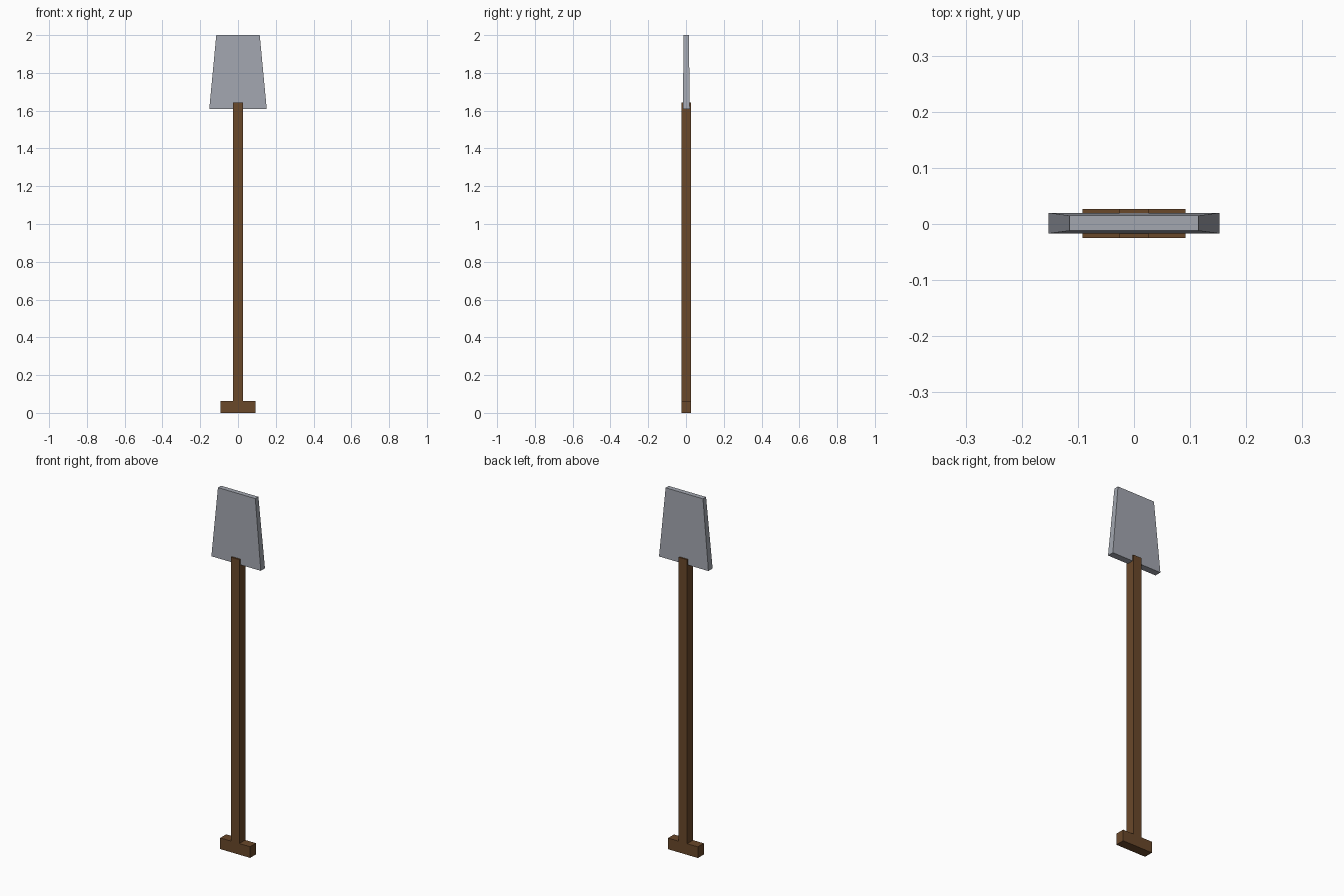
import bpy
import bmesh

cube = bpy.data.objects.get("Cube")
if cube:
    bpy.data.objects.remove(cube, do_unlink=True)


def material(name, colour):
    mat = bpy.data.materials.new(name)
    mat.use_nodes = True
    mat.diffuse_color = colour
    mat.node_tree.nodes["Principled BSDF"].inputs["Base Color"].default_value = colour
    return mat


def tapered_block(name, mat, bottom, top):
    """Each end is (half width, y min, y max, z)."""
    bm = bmesh.new()
    rings = []
    for half, y0, y1, z in (bottom, top):
        corners = ((-half, y0), (half, y0), (half, y1), (-half, y1))
        rings.append([bm.verts.new((x, y, z)) for x, y in corners])
    low, high = rings
    bm.faces.new(low[::-1])
    bm.faces.new(high)
    for i in range(4):
        j = (i + 1) % 4
        bm.faces.new((low[i], low[j], high[j], high[i]))
    mesh = bpy.data.meshes.new(name)
    bm.to_mesh(mesh)
    bm.free()
    mesh.materials.append(mat)
    obj = bpy.data.objects.new(name, mesh)
    bpy.context.scene.collection.objects.link(obj)
    return obj


wood = material("brown wood", (0.144, 0.065, 0.023, 1))
steel = material("grey steel", (0.367, 0.386, 0.434, 1))

# Crossbar grip at the foot, long square shaft, and tapering blade on top
tapered_block("grip", wood, (0.092, -0.025, 0.027, 0), (0.092, -0.025, 0.027, 0.062))
tapered_block("shaft", wood, (0.026, -0.025, 0.027, 0.062), (0.026, -0.025, 0.027, 1.642))
tapered_block("blade", steel, (0.152, -0.017, 0.020, 1.61), (0.115, -0.012, 0.015, 2))
